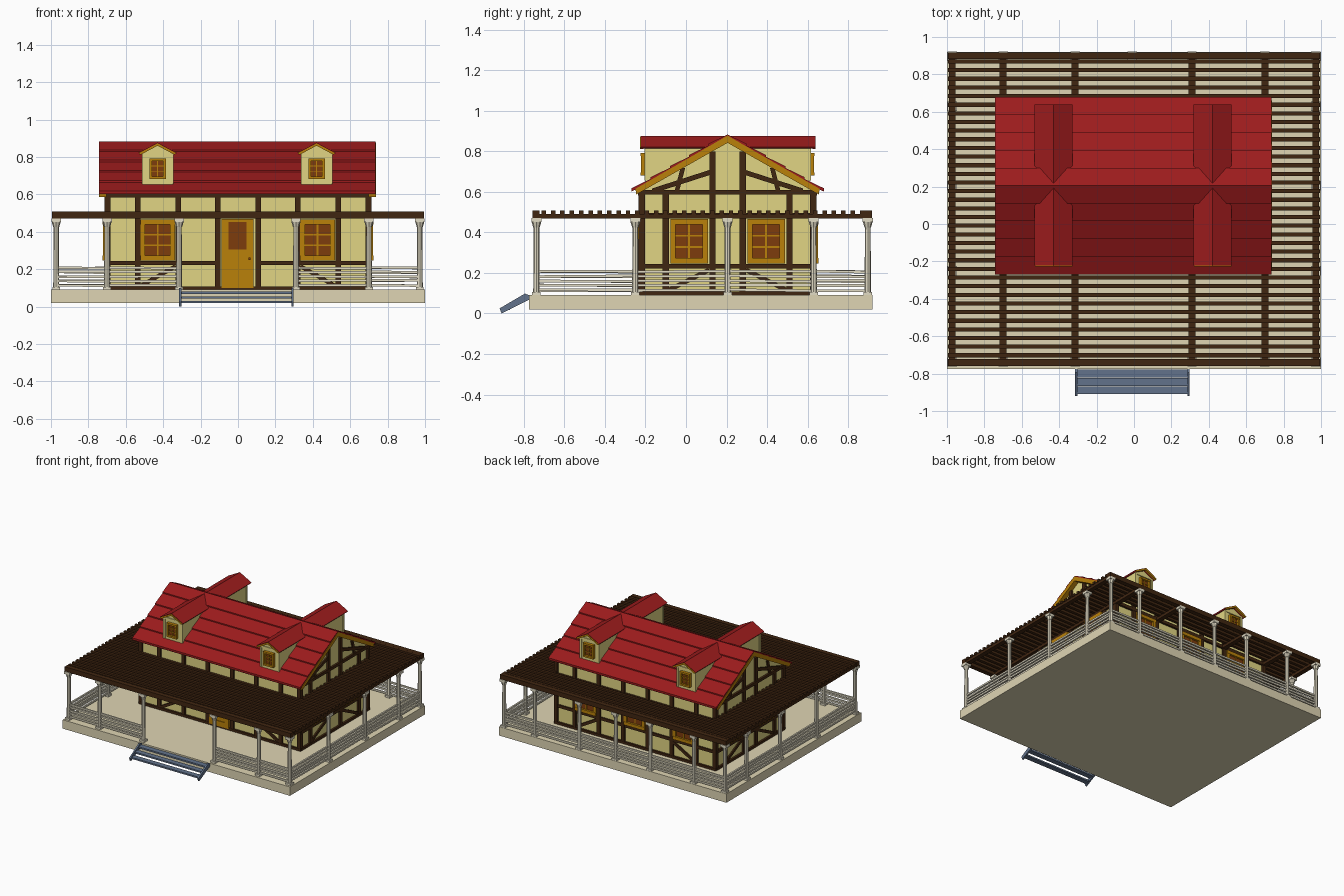
import bpy, bmesh, random
from math import pi
from mathutils import Vector, Matrix

if "Cube" in bpy.data.objects:
    bpy.data.objects.remove(bpy.data.objects["Cube"])

random.seed(4)
CY = 0.205                                   # y of the roof ridge
I = Matrix.Identity(4)


def mat(name, r, g, b):
    m = bpy.data.materials.new(name)
    m.diffuse_color = [(c / 255) ** 2.2 for c in (r, g, b)] + [1]
    m.use_nodes = True
    m.node_tree.nodes["Principled BSDF"].inputs["Base Color"].default_value = m.diffuse_color
    return m


STONE = mat("stone", 222, 212, 178)
WHITE = mat("white_paint", 226, 219, 196)
CREAM = mat("cream_plaster", 224, 212, 130)
TIMBER = mat("dark_timber", 66, 42, 24)
RED = mat("red_tiles", 155, 33, 34)
GOLD = mat("golden_wood", 184, 128, 18)
GLASS = mat("brown_glass", 125, 62, 20)
STEEL = mat("blue_steel", 98, 114, 138)


def finish(name, bm, material):
    bmesh.ops.recalc_face_normals(bm, faces=bm.faces)
    me = bpy.data.meshes.new(name)
    bm.to_mesh(me)
    bm.free()
    me.materials.append(material)
    ob = bpy.data.objects.new(name, me)
    bpy.context.collection.objects.link(ob)


def prism(bm, pts, vec, M=I):
    """Extrude a closed 3D outline along vec."""
    a = [bm.verts.new(M @ Vector(p)) for p in pts]
    b = [bm.verts.new(M @ (Vector(p) + Vector(vec))) for p in pts]
    bm.faces.new(a)
    bm.faces.new(b[::-1])
    for i in range(len(a)):
        j = (i + 1) % len(a)
        bm.faces.new((a[i], a[j], b[j], b[i]))


def box(bm, x0, x1, y0, y1, z0, z1, M=I):
    prism(bm, [(x0, y0, z0), (x1, y0, z0), (x1, y1, z0), (x0, y1, z0)], (0, 0, z1 - z0), M)


def brace(bm, u0, z0, u1, z1, w, M):
    """Diagonal timber lying on a wall (local x = along, -y = outward)."""
    n = Vector((-(z1 - z0), 0, u1 - u0)).normalized() * w / 2
    a, b = Vector((u0, 0.005, z0)), Vector((u1, 0.005, z1))
    prism(bm, [a - n, b - n, b + n, a + n], (0, -0.016, 0), M)


def wall(x, y, angle):
    return Matrix.Translation((x, y, 0)) @ Matrix.Rotation(angle, 4, 'Z')


FRONT, BACK = wall(0, -0.22, 0), wall(0, 0.63, pi)
SIDES = [wall(0.70, CY, pi / 2), wall(-0.70, CY, -pi / 2)]

# Platform
bm = bmesh.new()
box(bm, -1, 1, -0.775, 0.92, 0.02, 0.09)
finish("platform", bm, STONE)

# Front steps: sloping stringers and three treads
bm = bmesh.new()
for x in (-0.315, 0.285):
    prism(bm, [(x, -0.92, 0.025), (x, -0.91, 0), (x, -0.775, 0.068), (x, -0.775, 0.09),
               (x, -0.795, 0.098)], (0.012, 0, 0))
for i in range(3):
    y, z = -0.91 + 0.045 * i, 0.018 + 0.025 * i
    box(bm, -0.31, 0.29, y, y + 0.042, z, z + 0.012)
finish("front_steps", bm, STEEL)

# Plaster walls with gables
bm = bmesh.new()
prism(bm, [(-0.70, -0.22, 0.09), (-0.70, 0.63, 0.09), (-0.70, 0.63, 0.61), (-0.70, CY, 0.85),
           (-0.70, -0.22, 0.61)], (1.40, 0, 0))
finish("house_walls", bm, CREAM)

# Timber framing on all four walls
bm = bmesh.new()
for M, is_front in ((FRONT, True), (BACK, False)):
    for s in (-1, 1):
        for u in (0.698, 0.535, 0.32, 0.108):
            box(bm, s * u - 0.015, s * u + 0.015, -0.014, 0.01, 0.09, 0.6, M)
        box(bm, min(s * .7, s * .108), max(s * .7, s * .108), -0.011, 0.01, 0.222, 0.245, M)
        brace(bm, s * 0.52, 0.11, s * 0.335, 0.215, 0.022, M)
    if not is_front:
        box(bm, -0.108, 0.108, -0.011, 0.01, 0.222, 0.245, M)
    for z0, z1 in ((0.09, 0.108), (0.47, 0.495), (0.582, 0.607)):
        box(bm, -0.71, 0.71, -0.016, 0.01, z0, z1, M)
for M in SIDES:
    for s in (-1, 1):
        for u, top in ((0.422, 0.6), (0.305, 0.6), (0.075, 0.80)):
            box(bm, s * u - 0.015, s * u + 0.015, -0.014, 0.01, 0.09, top, M)
        brace(bm, s * 0.37, 0.605, s * 0.075, 0.70, 0.024, M)
        brace(bm, s * 0.25, 0.605, s * 0.22, 0.72, 0.022, M)
        brace(bm, s * 0.30, 0.11, s * 0.09, 0.215, 0.022, M)
    for z0, z1 in ((0.09, 0.108), (0.222, 0.245), (0.47, 0.495), (0.588, 0.61)):
        box(bm, -0.43, 0.43, -0.016, 0.01, z0, z1, M)
finish("timber_frame", bm, TIMBER)

# Windows: frame, bars and pane
frame, pane = bmesh.new(), bmesh.new()


def window(M, u, z0, z1, w, t, rows):
    h = w / 2
    for a, b in ((u - h, u - h + t), (u + h - t, u + h)):
        box(frame, a, b, -0.022, 0.005, z0, z1, M)
    for a, b in ((z0, z0 + t), (z1 - t, z1)):
        box(frame, u - h, u + h, -0.024, 0.005, a, b, M)
    box(frame, u - t / 6, u + t / 6, -0.014, 0.005, z0, z1, M)
    for i in range(1, rows):
        z = z0 + t + (z1 - z0 - 2 * t) * i / rows
        box(frame, u - h, u + h, -0.014, 0.005, z - t / 6, z + t / 6, M)
    box(pane, u - h + t / 2, u + h - t / 2, -0.008, 0.005, z0 + t / 2, z1 - t / 2, M)


for M, us in ((FRONT, (-0.43, 0.425)), (BACK, (-0.43, 0, 0.43)),
              (SIDES[0], (-0.19, 0.19)), (SIDES[1], (-0.19, 0.19))):
    for u in us:
        window(M, u, 0.247, 0.465, 0.185, 0.026, 3)

# Dormers: bodies run through the roof, one window at each end
bodies, droofs, trims = bmesh.new(), bmesh.new(), bmesh.new()
for x in (-0.43, 0.42):
    prism(bodies, [(x - 0.08, -0.2, 0.62), (x + 0.08, -0.2, 0.62), (x + 0.08, -0.2, 0.822),
                   (x, -0.2, 0.862), (x - 0.08, -0.2, 0.822)], (0, 0.81, 0))
    prism(droofs, [(x - 0.102, -0.222, 0.822), (x, -0.222, 0.877), (x + 0.102, -0.222, 0.822),
                   (x + 0.096, -0.222, 0.814), (x, -0.222, 0.864), (x - 0.096, -0.222, 0.814)],
          (0, 0.86, 0))
    for y in (-0.226, 0.624):
        prism(trims, [(x - 0.10, y, 0.820), (x, y, 0.873), (x + 0.10, y, 0.820),
                      (x + 0.09, y, 0.812), (x, y, 0.860), (x - 0.09, y, 0.812)], (0, 0.016, 0))
    for M, u in ((wall(0, -0.2, 0), x), (wall(0, 0.61, pi), -x)):
        window(M, u, 0.682, 0.792, 0.088, 0.014, 3)
        for s in (-1, 1):                    # corner boards
            box(bodies, u + s * 0.076 - 0.008, u + s * 0.076 + 0.008, -0.006, 0.01, 0.655, 0.82, M)
        box(bodies, u - 0.08, u + 0.08, -0.006, 0.01, 0.81, 0.824, M)
finish("dormer_walls", bodies, CREAM)
finish("dormer_roofs", droofs, RED)
finish("dormer_trim", trims, GOLD)
finish("window_frames", frame, GOLD)
finish("window_panes", pane, GLASS)

# Front door with glazed top, planks and knob
bm = bmesh.new()
box(bm, -0.088, 0.082, -0.018, 0.005, 0.1, 0.468, FRONT)
for i in range(5):
    z = 0.115 + i * 0.034
    box(bm, -0.055, 0.05, -0.023, 0, z, z + 0.03, FRONT)
finish("door", bm, GOLD)
bm = bmesh.new()
box(bm, -0.052, 0.046, -0.021, 0, 0.305, 0.452, FRONT)
box(bm, 0.055, 0.066, -0.034, 0, 0.25, 0.263, FRONT)
finish("door_glass_and_knob", bm, GLASS)

# Main roof: five overlapping courses per slope, golden verge boards
EAVE, RIDGE, N = (0.475, 0.608), (0.0, 0.882), 5
roof, verge = bmesh.new(), bmesh.new()
for s in (-1, 1):
    at = [(CY + s * EAVE[0] * (1 - i / N), EAVE[1] + (RIDGE[1] - EAVE[1]) * i / N) for i in range(N + 1)]
    for (y0, z0), (y1, z1) in zip(at, at[1:]):
        prism(roof, [(-0.742, y0, z0 + 0.010), (-0.742, y1, z1 + 0.001), (-0.742, y1, z1 - 0.02),
                     (-0.742, y0, z0 - 0.006)], (1.478, 0, 0))
    for x in (-0.744, 0.698):
        prism(verge, [(x, CY + s * 0.455, 0.615), (x, CY, 0.878), (x, CY, 0.842),
                      (x, CY + s * 0.45, 0.587)], (0.04, 0, 0))
finish("roof_courses", roof, RED)
finish("verge_boards", verge, GOLD)

# Porch posts: eight-sided shafts with base and flared capital
XS = (-0.972, -0.70, -0.315, 0.31, 0.70, 0.972)
SIDE_Y = (-0.25, CY, 0.63)
spots = [(x, -0.738) for x in XS] + [(x, 0.897) for x in XS + (-0.01,)]
spots += [(s * 0.972, y) for s in (-1, 1) for y in SIDE_Y]
bm = bmesh.new()
for x, y in spots:
    for r0, r1, z0, z1 in ((0.016, 0.014, 0.09, 0.43), (0.016, 0.025, 0.425, 0.455)):
        bmesh.ops.create_cone(bm, cap_ends=True, segments=8, radius1=r0, radius2=r1, depth=z1 - z0,
                              matrix=Matrix.Translation((x, y, (z0 + z1) / 2)))
    box(bm, x - 0.021, x + 0.021, y - 0.021, y + 0.021, 0.09, 0.105)
    box(bm, x - 0.025, x + 0.025, y - 0.025, y + 0.025, 0.452, 0.472)
finish("porch_posts", bm, WHITE)

# Rustic railings: five slightly uneven boards per bay
bm = bmesh.new()


def railing(p, q):
    p, q = Vector((*p, 0)), Vector((*q, 0))
    n = (q - p).normalized().cross(Vector((0, 0, 1))) * 0.012
    for i in range(5):
        a, b = [0.108 + 0.023 * i + random.uniform(-0.003, 0.003) for _ in range(2)]
        up = lambda v, z: v - n / 2 + Vector((0, 0, z))
        prism(bm, [up(p, a), up(q, b), up(q, b + 0.013), up(p, a + 0.013)], n)


for a, b in zip(XS, XS[1:]):
    if a * b > 0:
        railing((a, -0.738), (b, -0.738))
back = sorted(XS + (-0.01,))
for a, b in zip(back, back[1:]):
    railing((a, 0.897), (b, 0.897))
ys = (-0.738,) + SIDE_Y + (0.897,)
for s in (-1, 1):
    for a, b in zip(ys, ys[1:]):
        railing((s * 0.972, a), (s * 0.972, b))
finish("railings", bm, WHITE)

# Pergola: edge beams, cross beams and slats around the house
bm = bmesh.new()
for y in (-0.74, 0.9):
    box(bm, -0.995, 0.995, y - 0.018, y + 0.018, 0.47, 0.507)
for x in XS:
    spans = [(-0.755, 0.915)] if abs(x) > 0.5 else [(-0.755, -0.21), (0.62, 0.915)]
    for a, b in spans:
        box(bm, x - 0.018, x + 0.018, a, b, 0.468, 0.492)
finish("pergola_beams", bm, TIMBER)
bm = bmesh.new()
for i in range(35):
    y = -0.702 + i * 0.0462
    spans = [(-0.995, -0.69), (0.69, 0.995)] if -0.23 < y < 0.64 else [(-0.995, 0.995)]
    for a, b in spans:
        box(bm, a, b, y - 0.011, y + 0.011, 0.488, 0.508)
finish("pergola_slats", bm, TIMBER)
